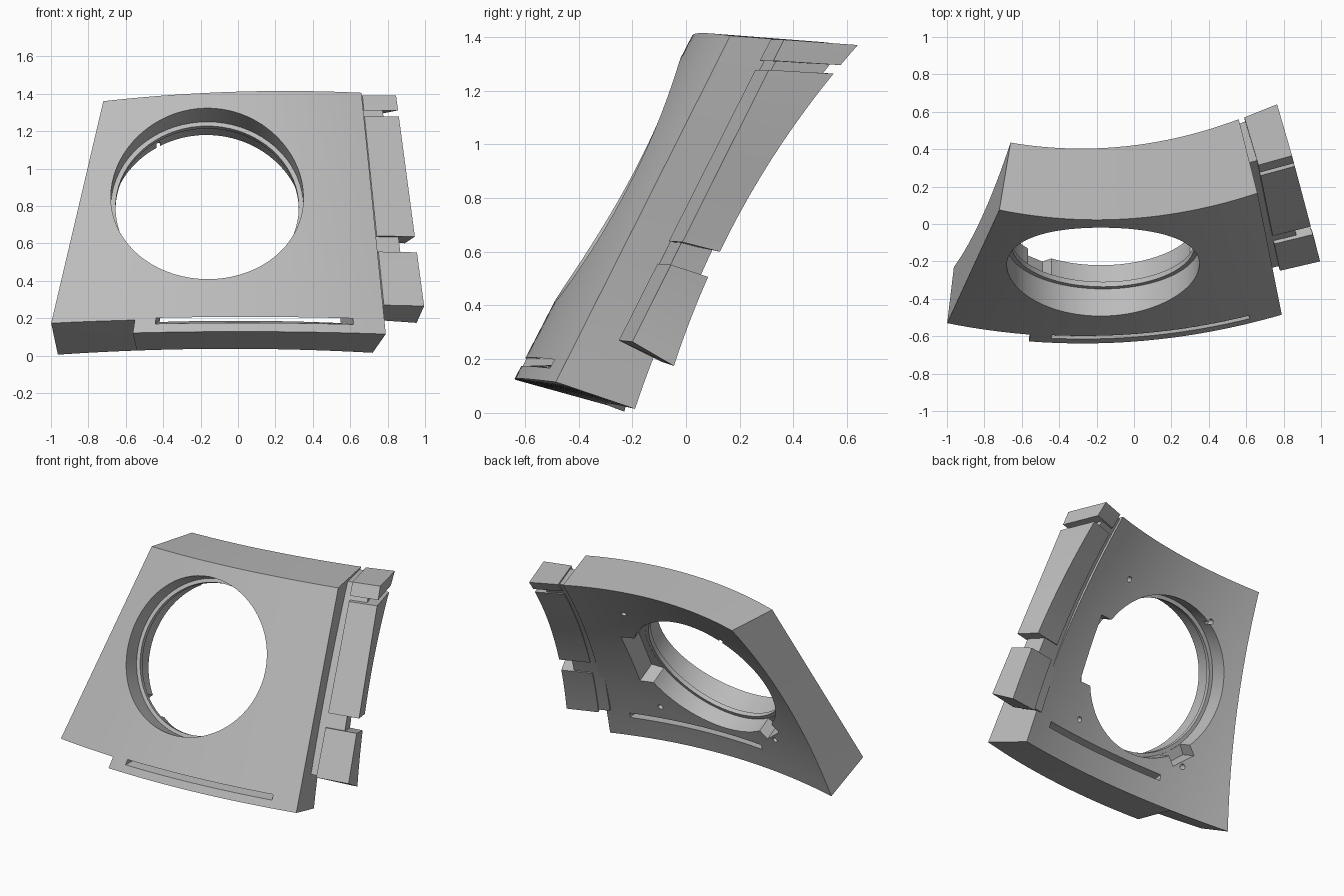
import bpy, bmesh, math
from mathutils import Vector, Matrix

cube = bpy.data.objects.get("Cube")
if cube:
    bpy.data.objects.remove(cube)

grey = bpy.data.materials.new("plain_grey")
grey.use_nodes = True
colour = (0.5, 0.5, 0.5, 1)
grey.diffuse_color = colour
grey.node_tree.nodes["Principled BSDF"].inputs["Base Color"].default_value = colour

SAG = Vector((0, -0.062, 0.035))   # hollow of the rear surface


def arc(a, m, b, u):
    """Parabola through three points."""
    a, m, b = Vector(a), Vector(m), Vector(b)
    return a * (1 - u) * (1 - 2 * u) + m * 4 * u * (1 - u) + b * u * (2 * u - 1)


def panel_point(u, v, d):
    """u across, v up, d from front (0) to rear (1)."""
    front = arc((-1.015, -.565, .105), (-.11, -.635, .128), (.79, -.485, .115), u).lerp(
        arc((-.72, .075, 1.36), (-.03, .028, 1.41), (.66, .165, 1.405), u), v)
    rear = arc((-.963, -.23, .005), (-.12, -.30, .036), (.72, -.19, .015), u).lerp(
        arc((-.66, .435, 1.335), (-.05, .415, 1.38), (.56, .56, 1.375), u), v)
    rear += SAG * 4 * v * (1 - v)
    return front + (rear - front) * d


def rail_point(u, v, d):
    """Same idea for the row of blocks on the left side."""
    inner = Vector((.78, -.25, .27)).lerp(Vector((.665, .315, 1.39)), v)
    outer = Vector((.995, -.20, .265)).lerp(Vector((.845, .365, 1.39)), v)
    inner_rear = Vector((.74, -.09, .19)).lerp(Vector((.59, .57, 1.375)), v)
    outer_rear = Vector((.955, -.045, .175)).lerp(Vector((.765, .64, 1.37)), v)
    front = inner + (outer - inner) * u
    rear = inner_rear + (outer_rear - inner_rear) * u + SAG * 4 * v * (1 - v)
    return front + (rear - front) * d


def finish(name, bm):
    bmesh.ops.recalc_face_normals(bm, faces=bm.faces)
    mesh = bpy.data.meshes.new(name)
    bm.to_mesh(mesh)
    bm.free()
    mesh.materials.append(grey)
    ob = bpy.data.objects.new(name, mesh)
    bpy.context.collection.objects.link(ob)
    return ob


def block(name, point, us, front_v, rear_v, ds=(0, 1), nu=1, nv=1):
    """Solid between two curved sheets; v limits may differ front to rear."""
    bm = bmesh.new()
    grid = {}
    for k, d in enumerate(ds):
        low = front_v[0] + (rear_v[0] - front_v[0]) * d
        high = front_v[1] + (rear_v[1] - front_v[1]) * d
        for i in range(nu + 1):
            for j in range(nv + 1):
                u = us[0] + (us[1] - us[0]) * i / nu
                v = low + (high - low) * j / nv
                grid[i, j, k] = bm.verts.new(point(u, v, d))

    def quad(*keys):
        bm.faces.new([grid[key] for key in keys])

    for i in range(nu):
        for j in range(nv):
            for k in (0, 1):
                quad((i, j, k), (i + 1, j, k), (i + 1, j + 1, k), (i, j + 1, k))
        for j in (0, nv):
            quad((i, j, 0), (i + 1, j, 0), (i + 1, j, 1), (i, j, 1))
    for j in range(nv):
        for i in (0, nu):
            quad((i, j, 0), (i, j + 1, 0), (i, j + 1, 1), (i, j, 1))
    return finish(name, bm)


def lathe(name, profile, matrix, sides):
    """Closed solid of (radius, depth) rings."""
    bm = bmesh.new()
    rings = []
    for r, t in profile:
        rings.append([bm.verts.new(matrix @ Vector((
            r * math.cos(math.tau * s / sides), r * math.sin(math.tau * s / sides), -t)))
            for s in range(sides)])
    for a, b in zip(rings, rings[1:]):
        for s in range(sides):
            n = (s + 1) % sides
            bm.faces.new((a[s], a[n], b[n], b[s]))
    bm.faces.new(rings[0])
    bm.faces.new(rings[-1])
    return finish(name, bm)


def box(name, size, matrix):
    bm = bmesh.new()
    bmesh.ops.create_cube(bm, size=1, matrix=matrix @ Matrix.Diagonal((*size, 1)))
    return finish(name, bm)


def cut(target, cutter):
    cutter.hide_render = True
    mod = target.modifiers.new("cut", "BOOLEAN")
    mod.operation = "DIFFERENCE"
    mod.solver = "EXACT"
    mod.object = cutter
    bpy.context.view_layer.objects.active = target
    bpy.ops.object.modifier_apply(modifier=mod.name)
    bpy.data.objects.remove(cutter)


# Main curved panel
panel = block("panel", panel_point, (0, 1), (0, 1), (0, 1), nu=32, nv=16)

# Bevelled step under the right corner
cut(panel, block("step_cutter", panel_point, (-.1, .25), (-.1, .055), (-.1, 0),
                 ds=(-.2, 1.05), nu=8))

# Long slot near the bottom
cut(panel, block("slot_cutter", panel_point, (.313, .906), (.035, .06), (.1, .125),
                 ds=(-.1, 1.2), nu=24))

# Frame of the round opening, local z pointing out of the front
frame = Matrix(((1, 0, 0, -.165), (0, .457, -.889, -.254), (0, .889, .457, .865), (0, 0, 0, 1)))
cut(panel, lathe("opening_cutter", [(.515, -.3), (.515, .16), (.49, .16), (.49, .19),
                                    (.515, .19), (.515, .7)], frame, 72))

# Rear notches beside the opening
cut(panel, box("wide_notch_cutter", (.26, .44, .5),
               frame @ Matrix.Translation((.43, 0, -.441))))
cut(panel, box("small_notch_cutter", (.2, .17, .5),
               frame @ Matrix.Rotation(math.radians(228), 4, "Z")
               @ Matrix.Translation((.48, 0, -.443))))

# Four small screw holes in the rear
for a in (-.43, .43):
    for b in (-.46, .46):
        spot = frame.copy()
        spot.translation = panel_point(.49 + a / 1.58, .5 + b / 1.5, 1)
        cut(panel, lathe("screw_cutter", [(.018, -.05), (.018, .08)], spot, 16))

# Side blocks and the recessed spine that joins them to the panel
parts = [panel]
for name, low, high in (("lower_block", 0, .255), ("middle_block", .33, .9),
                        ("upper_block", .93, 1)):
    parts.append(block(name, rail_point, (0, 1), (low, high), (low, high), nv=10))
parts.append(block("spine", rail_point, (-.35, .6), (.01, .99), (.01, .99),
                   ds=(.12, .95), nv=16))

# Smooth curved surfaces, sharp edges
bpy.ops.object.select_all(action="DESELECT")
for ob in parts:
    ob.select_set(True)
bpy.context.view_layer.objects.active = panel
bpy.ops.object.shade_smooth_by_angle(angle=math.radians(25))
